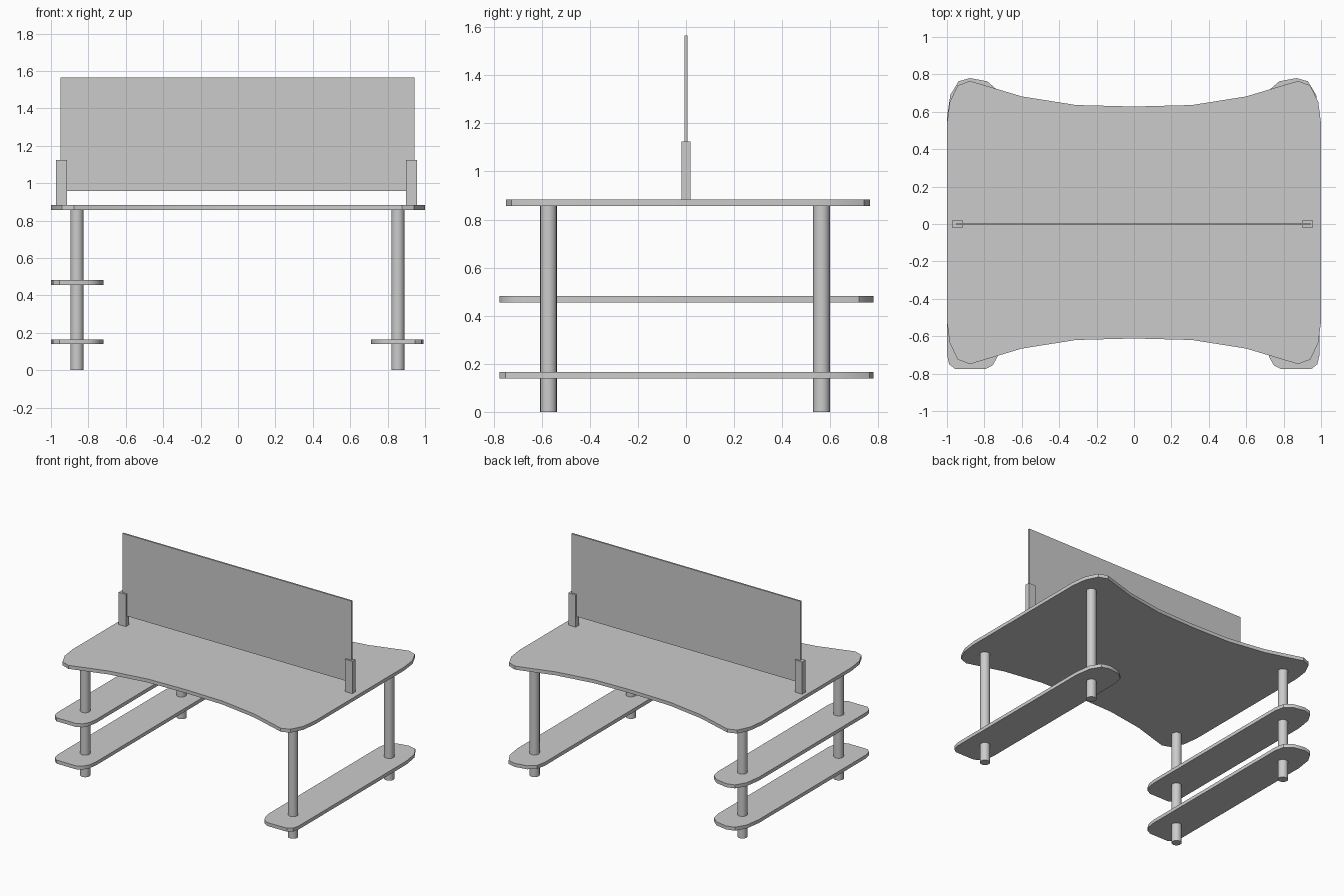
import bpy, bmesh, math

default_cube = bpy.data.objects.get("Cube")
if default_cube:
    bpy.data.objects.remove(default_cube, do_unlink=True)

grey = bpy.data.materials.new("light grey")
grey.use_nodes = True
tone = (0.6, 0.6, 0.6, 1)
grey.diffuse_color = tone
grey.node_tree.nodes["Principled BSDF"].inputs["Base Color"].default_value = tone


def finish(obj, name):
    obj.name = obj.data.name = name
    obj.data.materials.clear()
    obj.data.materials.append(grey)
    bpy.ops.object.select_all(action="DESELECT")
    obj.select_set(True)
    bpy.context.view_layer.objects.active = obj
    bpy.ops.object.shade_smooth_by_angle(angle=math.radians(35))


def slab(name, outline, bottom, top):
    """Flat board extruded from a top-down outline."""
    bm = bmesh.new()
    face = bm.faces.new([bm.verts.new((x, y, bottom)) for x, y in outline])
    extruded = bmesh.ops.extrude_face_region(bm, geom=[face])
    moved = [v for v in extruded["geom"] if isinstance(v, bmesh.types.BMVert)]
    bmesh.ops.translate(bm, verts=moved, vec=(0, 0, top - bottom))
    bmesh.ops.recalc_face_normals(bm, faces=bm.faces)
    mesh = bpy.data.meshes.new(name)
    bm.to_mesh(mesh)
    bm.free()
    obj = bpy.data.objects.new(name, mesh)
    bpy.context.collection.objects.link(obj)
    finish(obj, name)


def box(name, center, size):
    bpy.ops.mesh.primitive_cube_add(size=1, location=center)
    obj = bpy.context.object
    obj.scale = size
    bpy.ops.object.transform_apply(location=False, rotation=False, scale=True)
    finish(obj, name)


# Tabletop: one corner profile mirrored into four, with waisted long edges
corner = [(1, 0.53), (0.985, 0.645), (0.942, 0.733), (0.877, 0.757),
          (0.6, 0.674), (0.31, 0.628)]
half = corner + [(0, 0.62)] + [(-x, y) for x, y in reversed(corner)]
outline = half + [(-x, -y) for x, y in half]
slab("tabletop", [(x, y + 0.008) for x, y in outline], 0.857, 0.883)

# Shelves: blunt front end, rounder back end
shelf = [(-1, -0.7), (-0.988, -0.75), (-0.955, -0.776), (-0.795, -0.776),
         (-0.755, -0.755), (-0.73, -0.71), (-0.72, -0.65),
         (-0.72, 0.65), (-0.735, 0.72), (-0.785, 0.763), (-0.877, 0.78),
         (-0.938, 0.763), (-0.982, 0.69), (-1, 0.57)]
mirrored_shelf = [(-x - 0.008, y) for x, y in shelf]
slab("right_lower_shelf", shelf, 0.139, 0.165)
slab("right_upper_shelf", shelf, 0.455, 0.481)
slab("left_lower_shelf", mirrored_shelf, 0.139, 0.165)

# Legs and screen posts
for side, leg_x, post_x in (("right", -0.861, -0.943), ("left", 0.855, 0.928)):
    for end, y in (("front", -0.572), ("back", 0.564)):
        bpy.ops.mesh.primitive_cylinder_add(
            vertices=16, radius=0.035, depth=0.86, location=(leg_x, y, 0.43))
        finish(bpy.context.object, f"{side}_{end}_leg")
    box(f"{side}_screen_post", (post_x, 0, 1.003), (0.059, 0.038, 0.242))

# Divider screen
box("divider_screen", (-0.003, 0, 1.261), (1.892, 0.013, 0.608))
